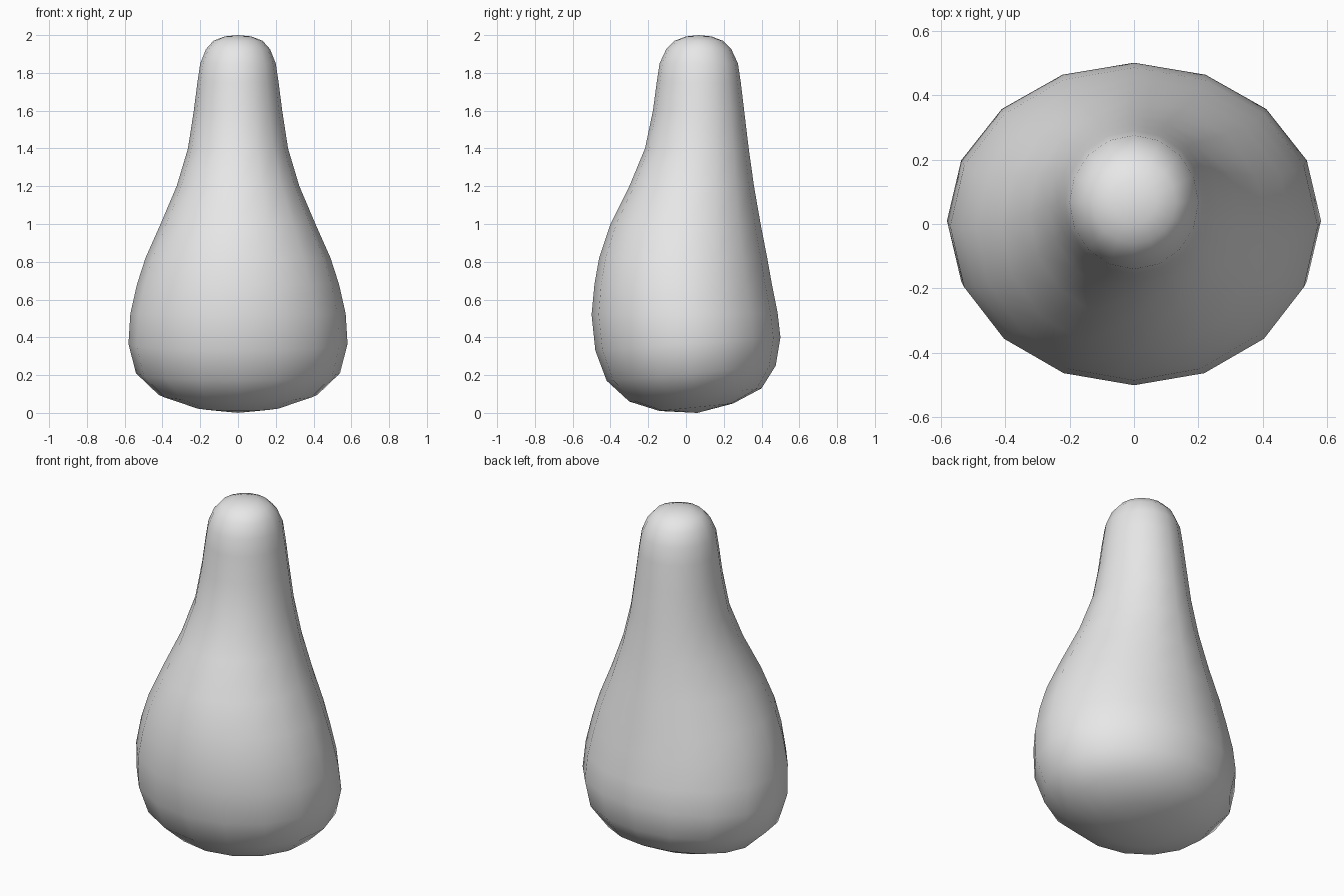
import bpy, bmesh, math

cube = bpy.data.objects.get("Cube")
if cube:
    bpy.data.objects.remove(cube, do_unlink=True)

SIDES = 16

# Each ring: half width, front y, back y, front z, back z
RINGS = [
    (0.23, -0.14, 0.25, 0.01, 0.05),
    (0.42, -0.30, 0.40, 0.06, 0.13),
    (0.54, -0.42, 0.475, 0.17, 0.25),
    (0.58, -0.48, 0.50, 0.33, 0.40),
    (0.57, -0.50, 0.485, 0.52, 0.53),
    (0.535, -0.485, 0.455, 0.68, 0.68),
    (0.49, -0.46, 0.43, 0.82, 0.82),
    (0.41, -0.40, 0.395, 1.00, 1.00),
    (0.325, -0.30, 0.36, 1.20, 1.20),
    (0.265, -0.217, 0.332, 1.40, 1.40),
    (0.234, -0.175, 0.308, 1.60, 1.60),
    (0.215, -0.155, 0.29, 1.75, 1.75),
    (0.20, -0.14, 0.275, 1.85, 1.85),
    (0.17, -0.105, 0.24, 1.925, 1.925),
    (0.13, -0.06, 0.195, 1.97, 1.97),
    (0.07, 0.0, 0.135, 1.993, 1.993),
]

# Body: slightly tilted elliptical rings lofted between two poles
bm = bmesh.new()
loops = []
for half, y0, y1, z0, z1 in RINGS:
    loop = []
    for i in range(SIDES):
        a = 2 * math.pi * i / SIDES
        t = (1 + math.sin(a)) / 2
        loop.append(bm.verts.new((half * math.cos(a), y0 + (y1 - y0) * t, z0 + (z1 - z0) * t)))
    loops.append(loop)
bottom = bm.verts.new((0, 0.06, 0.0))
top = bm.verts.new((0, 0.067, 2.0))
for i in range(SIDES):
    j = (i + 1) % SIDES
    bm.faces.new((bottom, loops[0][j], loops[0][i]))
    bm.faces.new((top, loops[-1][i], loops[-1][j]))
    for lo, hi in zip(loops, loops[1:]):
        bm.faces.new((lo[i], lo[j], hi[j], hi[i]))
bmesh.ops.recalc_face_normals(bm, faces=bm.faces)
for f in bm.faces:
    f.smooth = True
mesh = bpy.data.meshes.new("pear_body")
bm.to_mesh(mesh)
bm.free()
body = bpy.data.objects.new("pear_body", mesh)
bpy.context.collection.objects.link(body)

# Plain grey surface
grey = bpy.data.materials.new("light_grey")
grey.use_nodes = True
grey.diffuse_color = (0.8, 0.8, 0.8, 1)
bsdf = next(n for n in grey.node_tree.nodes if n.type == 'BSDF_PRINCIPLED')
bsdf.inputs["Base Color"].default_value = (0.8, 0.8, 0.8, 1)
mesh.materials.append(grey)
